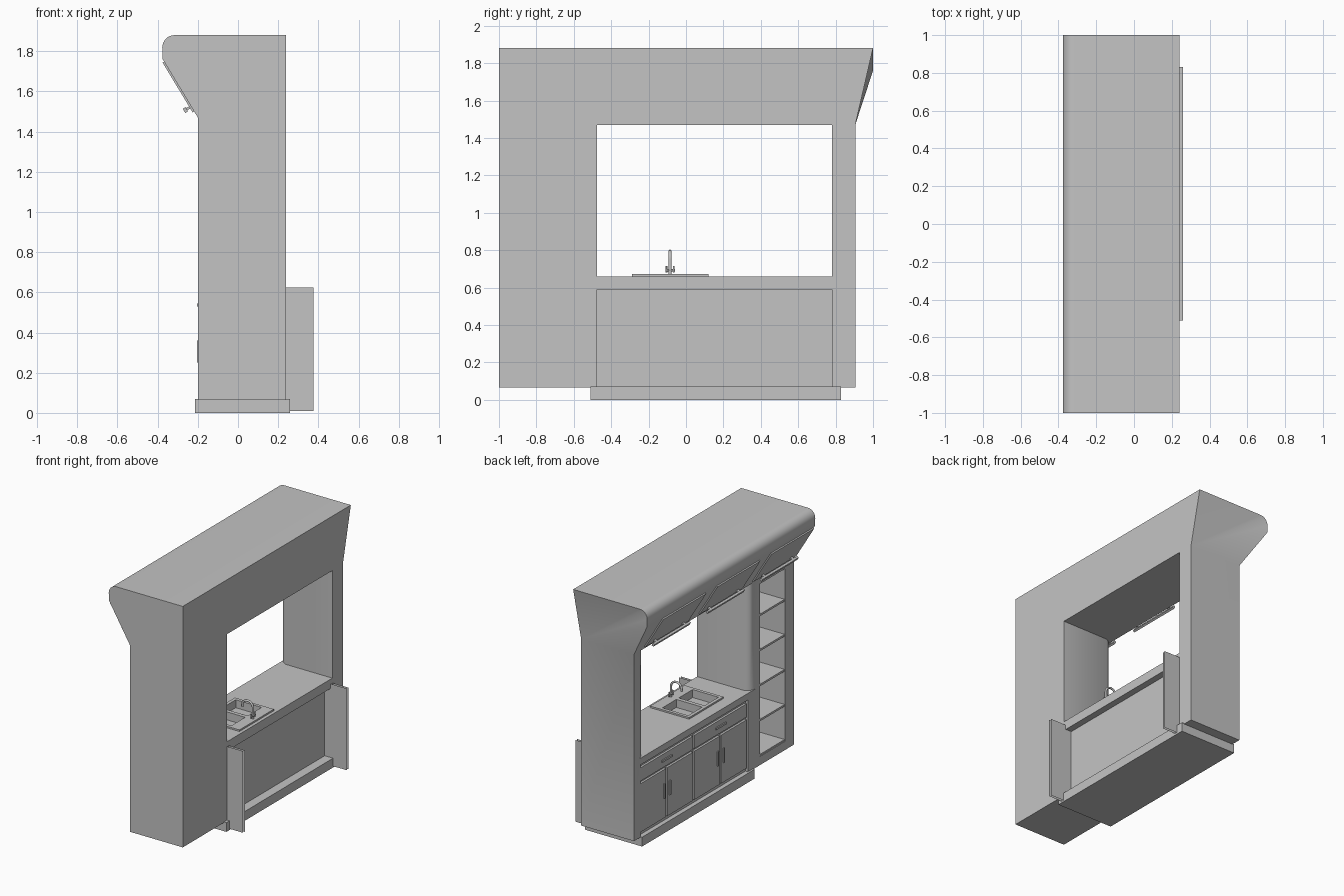
import bpy, bmesh, math
from mathutils import Matrix, Vector

cube = bpy.data.objects.get("Cube")
if cube:
    bpy.data.objects.remove(cube, do_unlink=True)

grey = bpy.data.materials.new("plain_grey")
grey.use_nodes = True
COLOR = (0.55, 0.55, 0.55, 1)
grey.diffuse_color = COLOR
grey.node_tree.nodes["Principled BSDF"].inputs["Base Color"].default_value = COLOR


def finish(name, bm):
    bmesh.ops.recalc_face_normals(bm, faces=bm.faces)
    mesh = bpy.data.meshes.new(name)
    bm.to_mesh(mesh)
    bm.free()
    mesh.materials.append(grey)
    ob = bpy.data.objects.new(name, mesh)
    bpy.context.collection.objects.link(ob)
    return ob


def box(name, x, y, z, frame=None):
    bm = bmesh.new()
    bmesh.ops.create_cube(bm, size=1)
    for v in bm.verts:
        v.co = [a + (b - a) * (c + 0.5) for (a, b), c in zip((x, y, z), v.co)]
    if frame:
        bm.transform(frame)
    return finish(name, bm)


def prism(name, outline, z0, z1):
    bm = bmesh.new()
    base = bm.faces.new([bm.verts.new((px, py, z0)) for px, py in outline])
    top = bmesh.ops.extrude_face_region(bm, geom=[base])["geom"]
    bmesh.ops.translate(bm, vec=(0, 0, z1 - z0),
                        verts=[e for e in top if isinstance(e, bmesh.types.BMVert)])
    return finish(name, bm)


def cut(target, cutter):
    mod = target.modifiers.new("cut", "BOOLEAN")
    mod.operation, mod.solver, mod.object = "DIFFERENCE", "EXACT", cutter
    bpy.context.view_layer.objects.active = target
    bpy.ops.object.modifier_apply(modifier=mod.name)
    bpy.data.objects.remove(cutter, do_unlink=True)


def smooth(ob, angle=40):
    bpy.ops.object.select_all(action="DESELECT")
    ob.select_set(True)
    bpy.context.view_layer.objects.active = ob
    bpy.ops.object.shade_smooth_by_angle(angle=math.radians(angle))


def tube(name, points, radius):
    curve = bpy.data.curves.new(name, "CURVE")
    curve.dimensions = "3D"
    curve.bevel_depth, curve.bevel_resolution = radius, 3
    curve.use_fill_caps = True
    line = curve.splines.new("POLY")
    line.points.add(len(points) - 1)
    for p, co in zip(line.points, points):
        p.co = (*co, 1)
    curve.materials.append(grey)
    ob = bpy.data.objects.new(name, curve)
    bpy.context.collection.objects.link(ob)
    return ob


# Main wall unit: profile with a rounded canopy, one end flaring outwards
FRONT, BACK, SILL = -0.2, 0.24, 1.47
arc = [(-0.315 - 0.062 * math.cos(a), 1.818 + 0.062 * math.sin(a))
       for a in [math.radians(90 * i / 8) for i in range(9)]]
profile = [(BACK, 0.065), (FRONT, 0.065), (FRONT, SILL), (-0.375, 1.76)] + arc + \
          [(BACK, 1.88), (BACK, SILL)]


def end_y(px, pz):
    reach = 1.88 if px > 0 else 1.76
    return 0.905 + 0.095 * min(1, max(0, (pz - SILL) / (reach - SILL)))


bm = bmesh.new()
near = [bm.verts.new((px, -1, pz)) for px, pz in profile]
far = [bm.verts.new((px, end_y(px, pz), pz)) for px, pz in profile]
n = len(profile)
bm.faces.new(near)
for i in range(n):
    j = (i + 1) % n
    bm.faces.new((near[i], near[j], far[j], far[i]))
bm.faces.new((far[0], far[1], far[2], far[-1]))
for i in range(2, n - 2):
    bm.faces.new((far[-1], far[i], far[i + 1]))
body = finish("wall_unit", bm)

# Openings: serving window, back recess, cabinet recess and shelf niche
cut(body, prism("window_cutter", [(-0.4, 0.84), (FRONT, 0.84), (-0.185, 0.8), (-0.15, 0.78),
                                  (0.4, 0.78), (0.4, -0.475), (-0.15, -0.475),
                                  (-0.185, -0.495), (FRONT, -0.535), (-0.4, -0.535)],
                0.66, SILL))
cut(body, box("back_cutter", (0.19, 0.4), (-0.475, 0.78), (0, 0.59)))
cut(body, box("cabinet_cutter", (-0.4, -0.18), (-0.45, 0.83), (0, 0.61)))
cut(body, box("niche_cutter", (-0.4, 0.19), (-0.895, -0.595), (0.13, 1.43)))

# Sink with two bowls sunk through the counter
cut(body, box("sink_cutter", (-0.09, 0.14), (-0.27, 0.1), (0.6, 0.8)))
sink = box("sink", (-0.11, 0.215), (-0.29, 0.12), (0.604, 0.672))
for y in ((-0.265, -0.1), (-0.07, 0.095)):
    cut(sink, box("bowl_cutter", (-0.085, 0.13), y, (0.612, 0.8)))
    bm = bmesh.new()
    bmesh.ops.create_cone(bm, cap_ends=True, segments=16, radius1=0.018, radius2=0.015,
                          depth=0.006,
                          matrix=Matrix.Translation((0.02, sum(y) / 2, 0.615)))
    finish("drain", bm)
smooth(body)

# Tap with arched spout and cross handle
TAP_X, TAP_Y = 0.185, -0.085
arch = [(TAP_X - 0.045 + 0.045 * math.cos(t), TAP_Y, 0.75 + 0.045 * math.sin(t))
        for t in [math.radians(18 * i) for i in range(12)]]
tube("tap_spout", [(TAP_X, TAP_Y, 0.67)] + arch, 0.008)
tube("tap_handle", [(TAP_X, TAP_Y - 0.025, 0.693), (TAP_X, TAP_Y + 0.025, 0.693)], 0.006)
for s in (-1, 1):
    y = TAP_Y + s * 0.02
    tube("tap_lever", [(TAP_X, y, 0.68), (TAP_X, y, 0.715)], 0.005)

# Plinth
box("plinth", (-0.215, 0.26), (-0.51, 0.83), (0, 0.07))

# Open back doors, each a pair of thin skins
for edge, step in ((-0.475, 0.02), (0.78, -0.02)):
    for y in (edge + step * 0.05, edge + step):
        bm = bmesh.new()
        bm.faces.new([bm.verts.new((px, y, pz)) for px, pz in
                      ((0.19, 0.07), (0.24, 0.07), (0.24, 0.01), (0.375, 0.01),
                       (0.375, 0.625), (0.24, 0.625), (0.24, 0.59), (0.19, 0.59))])
        finish("back_door", bm)

# Shelves
for i in range(5):
    z = 0.142 + 0.264 * i
    box("shelf", (-0.195, 0.19), (-0.895, -0.595), (z - 0.015, z))

# Base cabinets: two modules with a drawer above a pair of doors
for start in (-0.44, 0.2):
    end = start + 0.62
    mid = (start + end) / 2
    box("drawer", (-0.197, -0.18), (start, end), (0.485, 0.585))
    box("drawer_handle", (-0.205, -0.195), (mid - 0.06, mid + 0.06), (0.53, 0.545))
    for s in (-1, 1):
        outer = mid + s * 0.31
        inner = mid + s * 0.008
        box("cabinet_door", (-0.197, -0.18), sorted((outer, inner)), (0.1, 0.465))
        grip = mid + s * 0.035
        box("door_handle", (-0.205, -0.195), (grip - 0.007, grip + 0.007), (0.25, 0.36))

# Overhead lockers on the sloping canopy, with bar handles
up = Vector((-0.175, 0, 0.29)).normalized()
out = Vector((-up.z, 0, up.x))
slope = Matrix((out, (0, 1, 0), up)).transposed().to_4x4()
slope.translation = (FRONT, 0, SILL)
for mid in (0.55, -0.094, -0.735):
    locker = box("locker_door", (-0.002, 0.009), (mid - 0.255, mid + 0.255),
                 (0.035, 0.325), slope)
    bm = bmesh.new()
    bm.from_mesh(locker.data)
    bm.faces.ensure_lookup_table()
    face = max(bm.faces, key=lambda f: f.normal.dot(out))
    bmesh.ops.inset_region(bm, faces=[face], thickness=0.03)
    bmesh.ops.inset_region(bm, faces=[face], thickness=0.004, depth=-0.006)
    bm.to_mesh(locker.data)
    bm.free()
    box("locker_handle", (0.026, 0.042), (mid - 0.215, mid + 0.215), (0.052, 0.076), slope)
    for s in (-1, 1):
        y = mid + s * 0.17
        box("handle_post", (0.005, 0.03), (y - 0.01, y + 0.01), (0.058, 0.07), slope)
